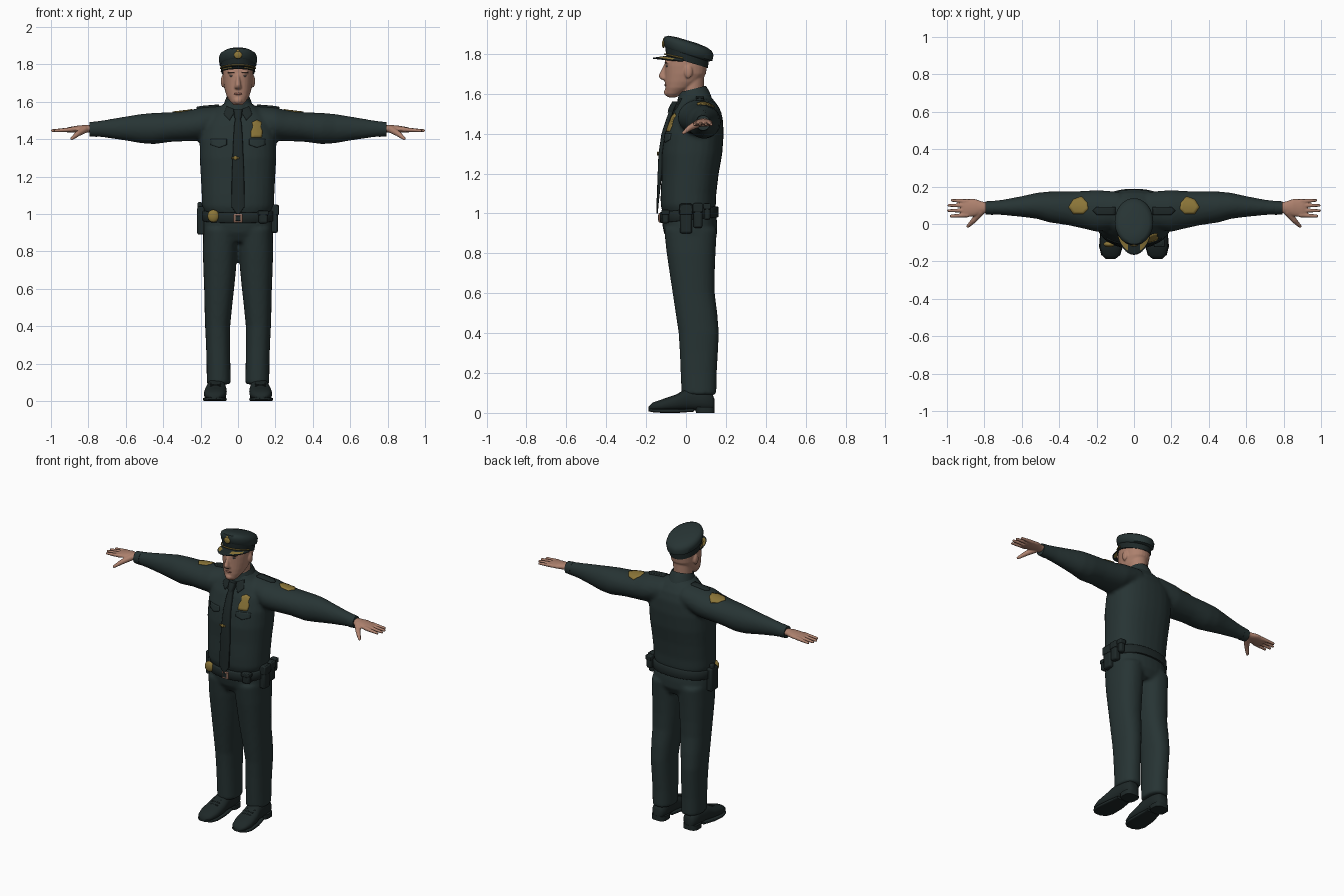
import bpy, bmesh, math
from mathutils import Matrix, Vector

old = bpy.data.objects.get("Cube")
if old:
    bpy.data.objects.remove(old)


def material(name, rgb):
    m = bpy.data.materials.new(name)
    m.use_nodes = True
    m.diffuse_color = (*rgb, 1)
    m.node_tree.nodes["Principled BSDF"].inputs["Base Color"].default_value = (*rgb, 1)
    return m


CLOTH = material("dark green cloth", (.02, .034, .034))
TRIM = material("black green leather", (.013, .021, .021))
SKIN = material("skin", (.42, .22, .155))
GOLD = material("dull gold", (.26, .18, .04))
LIP = material("lip red brown", (.25, .1, .075))
BROW = material("dark brown", (.09, .05, .035))
EYE = material("eye grey", (.12, .13, .14))


def loft(bm, rings, axis="Z", n=28, power=2.0, tilt=0.0):
    """Closed skin through rings of (position, a0, a1, b0, b1) bounds."""
    loops = []
    for t, a0, a1, b0, b1 in rings:
        loop = []
        for i in range(n):
            w = math.tau * i / n
            c, s = math.cos(w), math.sin(w)
            a = (a0 + a1) / 2 + (a1 - a0) / 2 * math.copysign(abs(c) ** (2 / power), c)
            b = (b0 + b1) / 2 + (b1 - b0) / 2 * math.copysign(abs(s) ** (2 / power), s)
            co = {"X": (t, a, b), "Y": (a, t, b), "Z": (a, b, t + tilt * b)}[axis]
            loop.append(bm.verts.new(co))
        loops.append(loop)
    for p, q in zip(loops, loops[1:]):
        for i in range(n):
            j = (i + 1) % n
            bm.faces.new((p[i], p[j], q[j], q[i]))
    bm.faces.new(loops[0][::-1])
    bm.faces.new(loops[-1])


def sym(rings):
    """Expand (z, half width, y0, y1) to full ring bounds."""
    return [(z, -w, w, y0, y1) for z, w, y0, y1 in rings]


def ball(bm, centre, size):
    m = Matrix.Translation(centre) @ Matrix.Diagonal((*size, 1))
    bmesh.ops.create_uvsphere(bm, u_segments=16, v_segments=10, radius=1, matrix=m)


def box(bm, centre, size):
    m = Matrix.Translation(centre) @ Matrix.Diagonal((*size, 1))
    bmesh.ops.create_cube(bm, size=1, matrix=m)


def rod(bm, p, q, r0, r1):
    p, q = Vector(p), Vector(q)
    d = q - p
    m = Matrix.Translation((p + q) / 2) @ d.to_track_quat("Z", "Y").to_matrix().to_4x4()
    bmesh.ops.create_cone(bm, cap_ends=True, segments=12, radius1=r0, radius2=r1, depth=d.length, matrix=m)
    ball(bm, p, (r0,) * 3)
    ball(bm, q, (r1,) * 3)


def finish(bm, name, mats, mirror=False, voxel=0, relax=3, bevel=0):
    bmesh.ops.recalc_face_normals(bm, faces=bm.faces)
    me = bpy.data.meshes.new(name)
    bm.to_mesh(me)
    bm.free()
    for m in mats if isinstance(mats, tuple) else (mats,):
        me.materials.append(m)
    me.polygons.foreach_set("use_smooth", [True] * len(me.polygons))
    me.set_sharp_from_angle(angle=math.radians(50))
    ob = bpy.data.objects.new(name, me)
    bpy.context.scene.collection.objects.link(ob)
    if mirror:
        ob.modifiers.new("mirror", "MIRROR")
    if bevel:
        b = ob.modifiers.new("bevel", "BEVEL")
        b.width, b.segments = bevel, 2
    if voxel:
        r = ob.modifiers.new("blend", "REMESH")
        r.mode, r.voxel_size, r.use_smooth_shade = "VOXEL", voxel, True
        s = ob.modifiers.new("relax", "SMOOTH")
        s.factor, s.iterations = .5, relax
    return ob


def part(name, mats, make, *args, mirror=False, bevel=0, **kw):
    bm = bmesh.new()
    make(bm, *args, **kw)
    return finish(bm, name, mats, mirror, bevel=bevel)


def plate(name, mat, outline, target, along="Y", mirror=False, thick=.009):
    """Thin sewn-on patch pressed onto the target along one axis."""
    bm = bmesh.new()
    fine = [Vector(p).lerp(Vector(q), k / 4) for p, q in zip(outline, outline[1:] + outline[:1]) for k in range(4)]
    mid = sum(fine, Vector((0, 0))) / len(fine)
    place = lambda p: (p.x, -.4, p.y) if along == "Y" else (p.x, p.y, 1.8)
    rows = [[bm.verts.new(place(mid.lerp(p, s))) for p in fine] for s in (1, .7, .4, .1)]
    n = len(fine)
    for a, b in zip(rows, rows[1:]):
        for i in range(n):
            bm.faces.new((a[i], a[(i + 1) % n], b[(i + 1) % n], b[i]))
    bm.faces.new(rows[-1])
    ob = finish(bm, name, mat, mirror)
    w = ob.modifiers.new("press", "SHRINKWRAP")
    w.target, w.wrap_method = target, "PROJECT"
    w.use_project_y, w.use_project_z = along == "Y", along == "Z"
    w.use_positive_direction, w.use_negative_direction = along == "Y", along == "Z"
    s = ob.modifiers.new("thickness", "SOLIDIFY")
    s.thickness, s.offset = thick, 0


# Shirt: torso and both sleeves blended together
bm = bmesh.new()
loft(bm, sym([(1, .175, -.115, .14), (1.04, .192, -.127, .15), (1.1, .194, -.127, .152), (1.2, .199, -.122, .164),
              (1.3, .205, -.122, .182), (1.4, .205, -.107, .189), (1.48, .19, -.08, .184), (1.53, .155, -.054, .167),
              (1.565, .105, -.038, .142), (1.6, .065, -.03, .11)]), power=2.4)
sleeve = [(.08, -.02, .172, 1.43, 1.58), (.2, -.042, .182, 1.393, 1.57), (.26, -.027, .177, 1.39, 1.555),
          (.35, -.007, .174, 1.387, 1.545), (.45, .008, .174, 1.374, 1.541), (.52, .028, .167, 1.379, 1.535),
          (.6, .038, .149, 1.393, 1.522), (.7, .048, .13, 1.408, 1.505), (.795, .053, .12, 1.418, 1.49)]
loft(bm, sleeve, "X")
loft(bm, [(-x, *r) for x, *r in sleeve], "X")
shirt = finish(bm, "shirt", CLOTH, voxel=.011)

# Trousers: hips and two legs
bm = bmesh.new()
loft(bm, sym([(1.02, .182, -.116, .147), (.95, .189, -.12, .157), (.9, .19, -.11, .157), (.85, .165, -.08, .13)]), power=2.3)
leg = [(.92, 0, .186, -.11, .155), (.8, .004, .188, -.097, .148), (.7, .011, .185, -.082, .144), (.6, .021, .181, -.067, .144),
       (.5, .032, .179, -.052, .157), (.4, .042, .176, -.037, .165), (.3, .042, .171, -.031, .16), (.2, .041, .168, -.027, .154),
       (.09, .039, .167, -.022, .152)]
loft(bm, leg, power=2.3)
loft(bm, [(z, -b, -a, c, d) for z, a, b, c, d in leg], power=2.3)
finish(bm, "trousers", CLOTH, voxel=.011)

# Shoes
part("shoes", TRIM, loft, [(-.188, .105, .145, .015, .03), (-.168, .077, .17, .01, .052), (-.12, .062, .183, .008, .068),
     (-.05, .06, .178, .01, .092), (0, .065, .166, .012, .12), (.08, .065, .16, .012, .12), (.13, .073, .152, .012, .1),
     (.142, .09, .138, .02, .07)], "Y", mirror=True, power=2.4)
part("shoe_soles", TRIM, loft, [(-.187, .1, .15, .008, .022), (-.165, .073, .175, .003, .02), (-.12, .06, .187, 0, .02),
     (-.04, .06, .18, 0, .02), (.04, .068, .162, .006, .022)], "Y", mirror=True, power=5)
part("shoe_heels", TRIM, loft, [(0, .065, .163, .05, .143), (.03, .065, .163, .045, .143)], mirror=True, power=3)
bm = bmesh.new()
for i in range(3):
    y = -.035 - i * .022
    rod(bm, (.095, y, .094 - i * .008), (.145, y, .094 - i * .008), .005, .005)
finish(bm, "shoe_laces", TRIM, mirror=True)

# Head with neck, nose, brow and ears
bm = bmesh.new()
loft(bm, sym([(1.54, .056, -.02, .09), (1.6, .056, -.024, .088), (1.7, .057, -.02, .092)]))
loft(bm, sym([(1.582, .022, -.09, -.05), (1.6, .041, -.102, -.02), (1.63, .06, -.104, .03), (1.66, .07, -.106, .07),
              (1.7, .078, -.106, .1), (1.74, .081, -.107, .106), (1.78, .081, -.104, .106), (1.82, .06, -.06, .08)]), power=2.2)
loft(bm, sym([(1.668, .014, -.115, -.09), (1.676, .019, -.132, -.09), (1.69, .016, -.138, -.09),
              (1.735, .009, -.116, -.09), (1.75, .006, -.108, -.09)]), n=16)
ball(bm, (0, -.097, 1.607), (.022, .014, .018))
for s in (-1, 1):
    ball(bm, (s * .081, .012, 1.71), (.011, .021, .033))
    ball(bm, (s * .034, -.093, 1.758), (.024, .014, .008))
finish(bm, "head", SKIN, voxel=.005)
part("eyes", EYE, ball, (.033, -.094, 1.738), (.013, .007, .005), mirror=True)
part("eyebrows", BROW, ball, (.035, -.1, 1.757), (.02, .007, .004), mirror=True)
part("lips", LIP, ball, (0, -.1, 1.643), (.023, .009, .007))

# Hands
bm = bmesh.new()
loft(bm, [(.76, .062, .112, 1.435, 1.475), (.81, .056, .12, 1.437, 1.477), (.85, .042, .134, 1.437, 1.474),
          (.9, .036, .134, 1.435, 1.466), (.92, .04, .128, 1.438, 1.46)], "X", n=20)
for y, tip in ((.121, .972), (.098, .99), (.073, .992), (.048, .978)):
    rod(bm, (.89, y, 1.452), (tip, y + (y - .085) * .15, 1.446), .0125, .008)
rod(bm, (.82, .065, 1.452), (.856, .02, 1.43), .02, .015)
rod(bm, (.856, .02, 1.43), (.888, -.012, 1.404), .015, .009)
finish(bm, "hands", SKIN, mirror=True, voxel=.0045, relax=2)
part("cuffs", CLOTH, loft, [(.755, .049, .124, 1.413, 1.496), (.795, .051, .121, 1.416, 1.491)], "X", mirror=True)

# Collar, tie and tie clip
part("collar", CLOTH, loft, sym([(1.545, .088, -.05, .13), (1.58, .075, -.042, .118), (1.615, .063, -.034, .1),
     (1.605, .056, -.028, .092)]), tilt=.25)
plate("collar_wings", TRIM, [(.012, 1.555), (.06, 1.575), (.075, 1.53), (.045, 1.5)], shirt, mirror=True)
part("tie", TRIM, loft, sym([(1, .006, -.148, -.141), (1.04, .036, -.148, -.138), (1.2, .033, -.142, -.12),
     (1.3, .029, -.138, -.11), (1.4, .025, -.123, -.09), (1.47, .021, -.1, -.07), (1.52, .014, -.082, -.05)]), n=16, power=4)
part("tie_knot", TRIM, loft, sym([(1.505, .014, -.092, -.05), (1.525, .021, -.088, -.04), (1.56, .024, -.07, -.03)]), n=16, power=3)
part("tie_clip", GOLD, box, (-.014, -.139, 1.3), (.042, .008, .009), bevel=.002)
part("tie_clip_stud", GOLD, ball, (-.014, -.141, 1.3), (.01, .005, .011))

# Badge, pocket flaps, sleeve patches and shoulder straps
plate("chest_badge", GOLD, [(.07, 1.41), (.125, 1.41), (.13, 1.44), (.12, 1.465), (.125, 1.49), (.1, 1.502),
                            (.075, 1.49), (.08, 1.465), (.068, 1.44)], shirt)
plate("pocket_flaps", CLOTH, [(.06, 1.4), (.145, 1.4), (.145, 1.37), (.1, 1.355), (.06, 1.37)], shirt, mirror=True)
plate("sleeve_patches", GOLD, [(.245, .08), (.27, .055), (.325, .055), (.35, .09), (.325, .13), (.28, .145), (.25, .115)],
      shirt, "Z", mirror=True)
plate("shoulder_straps", TRIM, [(.1, .05), (.2, .05), (.22, .07), (.2, .09), (.1, .09)], shirt, "Z", mirror=True, thick=.018)

# Belt with its gear
part("belt", TRIM, loft, sym([(.965, .192, -.127, .162), (.968, .195, -.13, .164), (1.016, .195, -.131, .162),
     (1.02, .191, -.127, .158)]), n=40, power=2.3, tilt=.1)
part("belt_buckle", SKIN, box, (0, -.131, .978), (.046, .012, .046), bevel=.003)
part("buckle_plate", TRIM, box, (0, -.136, .978), (.028, .008, .028), bevel=.002)
part("belt_medallion", GOLD, ball, (-.132, -.108, .99), (.031, .016, .034))
for name, centre, size in (("large_pouch", (.193, 0, .975), (.042, .062, .15)), ("middle_pouch", (.194, .06, .99), (.04, .046, .125)),
                           ("small_pouch", (.187, .106, 1.01), (.034, .032, .085)), ("front_pouch", (.135, -.103, .985), (.05, .034, .07)),
                           ("holster", (-.197, .01, .965), (.042, .075, .15)), ("holster_grip", (-.204, .02, 1.04), (.026, .034, .05))):
    part(name, TRIM, box, centre, size, bevel=.01)
    if "pouch" in name:
        x, y, z = centre
        part(name + "_flap", TRIM, box, (x, y, z + size[2] * .3), (size[0] + .008, size[1] + .006, size[2] * .35), bevel=.005)

# Peaked cap: band, crown, visor, cord and emblem
part("cap_band", TRIM, loft, sym([(1.762, .09, -.1, .11), (1.81, .094, -.104, .115)]), n=40, tilt=-.3)
part("cap_crown", CLOTH, loft, sym([(1.795, .09, -.098, .112), (1.805, .099, -.107, .132), (1.835, .103, -.114, .138),
     (1.853, .097, -.108, .13), (1.864, .08, -.09, .105), (1.87, .04, -.045, .055)]), n=40, tilt=-.3)
bm = bmesh.new()
rows = []
for i in range(25):
    w = math.radians(-84 + 7 * i)
    rows.append([bm.verts.new(((.088 + .006 * k) * math.sin(w), -(.08 + .085 * k) * math.cos(w),
                               1.773 + .02 * math.cos(w) - .012 * k)) for k in (0, .45, .85, 1)])
for i, (p, q) in enumerate(zip(rows, rows[1:])):
    for k in range(3):
        f = bm.faces.new((p[k], q[k], q[k + 1], p[k + 1]))
        f.material_index = int(k == 1 and 3 <= abs(i - 11.5) <= 9)
visor = finish(bm, "cap_visor", (TRIM, GOLD))
visor.modifiers.new("thickness", "SOLIDIFY").thickness = .006
bm = bmesh.new()
cord = [(.095 * math.sin(w), -.106 * math.cos(w), 1.775 + .024 * math.cos(w)) for w in [math.radians(a) for a in range(-80, 81, 16)]]
for p, q in zip(cord, cord[1:]):
    rod(bm, p, q, .004, .004)
finish(bm, "cap_cord", GOLD)
part("cap_emblem", GOLD, ball, (0, -.113, 1.85), (.022, .008, .02))
part("cap_emblem_crest", GOLD, ball, (0, -.109, 1.868), (.01, .007, .012))
